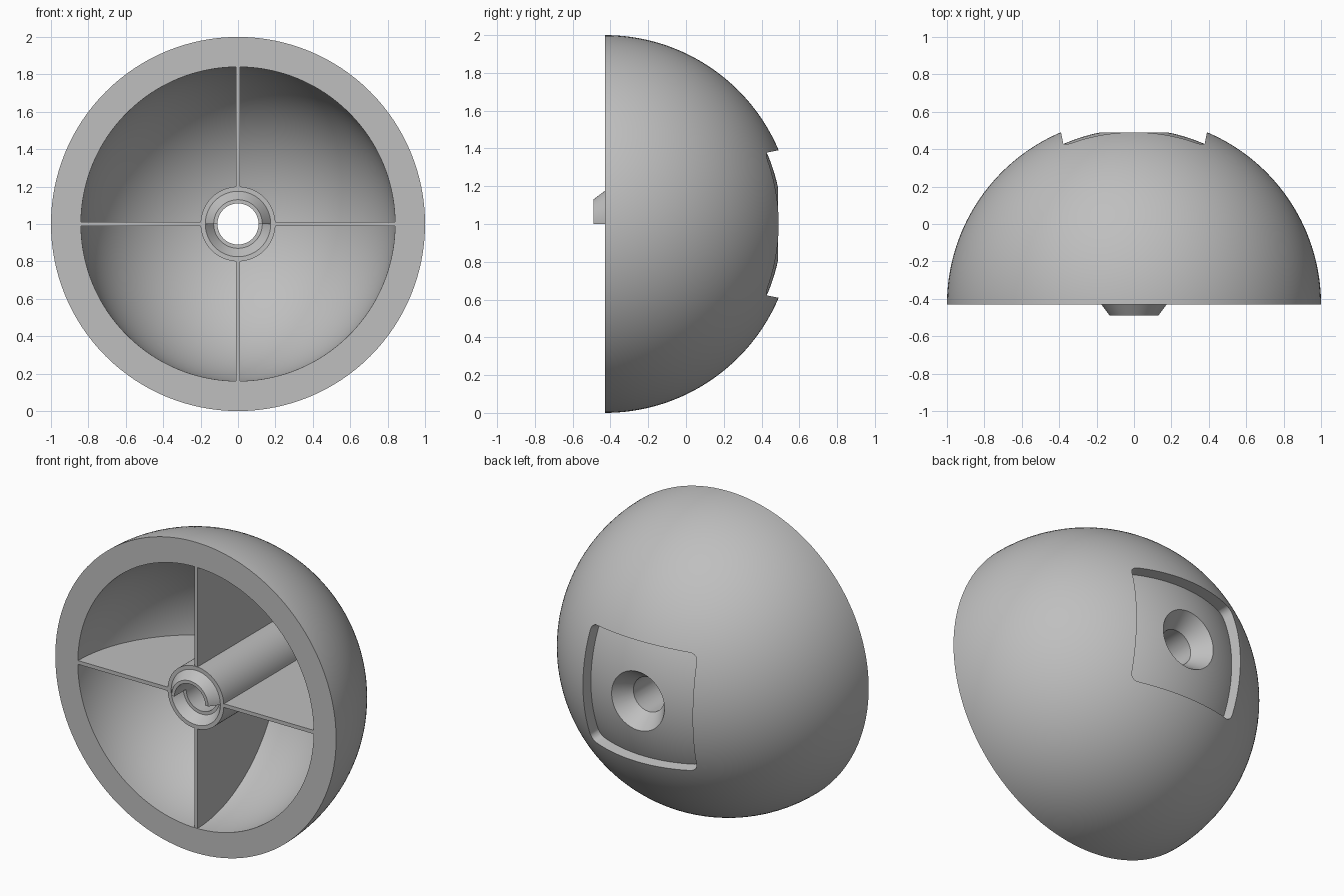
import bpy, bmesh
from math import sin, cos, pi, asin, sqrt
from mathutils import Matrix, Vector

if "Cube" in bpy.data.objects:
    bpy.data.objects.remove(bpy.data.objects["Cube"])

FRONT = -0.43          # plane of the rim, also the centre of the sphere
MID = Vector((0, 0, 1))
OUTER, FLOOR, INNER = 1.0, 0.937, 0.84
BORE, HUB, LIP, TIP = 0.11, 0.2, 0.175, 0.13
SINK = 0.188
STEP = 0.06

grey = bpy.data.materials.new("plain grey")
grey.use_nodes = True
colour = (0.52, 0.52, 0.52, 1)
grey.diffuse_color = colour
grey.node_tree.nodes["Principled BSDF"].inputs["Base Color"].default_value = colour


def finish(bm, name):
    bmesh.ops.remove_doubles(bm, verts=bm.verts, dist=1e-5)
    bmesh.ops.recalc_face_normals(bm, faces=bm.faces)
    mesh = bpy.data.meshes.new(name)
    bm.to_mesh(mesh)
    bm.free()
    mesh.materials.append(grey)
    obj = bpy.data.objects.new(name, mesh)
    bpy.context.collection.objects.link(obj)
    return obj


def arc(radius, r_start, r_end, steps):
    """Points (r, y) on a sphere about the rim centre, between two distances from the axis."""
    a, b = asin(r_start / radius), asin(r_end / radius)
    angles = [a + (b - a) * i / steps for i in range(steps + 1)]
    return [(radius * sin(t), FRONT + radius * cos(t)) for t in angles]


def lathe(name, profile, closed=True, angle=2 * pi, steps=128):
    bm = bmesh.new()
    verts = [bm.verts.new((r, y, 1)) for r, y in profile]
    pairs = list(zip(verts, verts[1:]))
    if closed:
        pairs.append((verts[-1], verts[0]))
    edges = [bm.edges.new(p) for p in pairs]
    bmesh.ops.spin(bm, geom=verts + edges, cent=MID, axis=(0, -1, 0),
                   angle=angle, steps=steps)
    bmesh.ops.remove_doubles(bm, verts=bm.verts, dist=1e-5)
    if angle < 2 * pi:
        bmesh.ops.holes_fill(bm, edges=bm.edges, sides=0)
    return finish(bm, name)


def boolean(target, tool, operation):
    mod = target.modifiers.new("cut", 'BOOLEAN')
    mod.object, mod.operation, mod.solver = tool, operation, 'EXACT'
    bpy.context.view_layer.objects.active = target
    with bpy.context.temp_override(object=target, active_object=target):
        bpy.ops.object.modifier_apply(modifier=mod.name)
    bpy.data.objects.remove(tool)


def rounded_square(half, radius=0.045, steps=8):
    pts = []
    for q in range(4):
        for i in range(steps + 1):
            t = (q + i / steps) * pi / 2
            cx = (half - radius) * (1 if q in (0, 3) else -1)
            cz = (half - radius) * (1 if q < 2 else -1)
            pts.append((cx + radius * cos(t), cz + radius * sin(t)))
    return pts


# Dome shell, hollow inside, with the bored hub in the middle
dome = lathe("dome_shell",
             arc(OUTER, OUTER, BORE, 56)
             + [(BORE, FRONT + STEP), (TIP, FRONT + STEP), (LIP, FRONT), (HUB, FRONT)]
             + arc(INNER, HUB, INNER, 40))

# Square pocket with a domed floor and a countersunk hole
bm = bmesh.new()
rings = []
for y in (0.25, 0.65):
    half = 0.39 + 0.2 * (y - 0.488)
    rings.append([bm.verts.new((x, y, 1 + z)) for x, z in rounded_square(half)])
low, high = rings
bm.faces.new(low)
bm.faces.new(high)
for i in range(len(low)):
    bm.faces.new((low[i - 1], low[i], high[i], high[i - 1]))
pocket = finish(bm, "pocket_cutter")

rim_y = FRONT + sqrt(FLOOR ** 2 - SINK ** 2)
slope = 0.11 / (SINK - BORE)
inside = 0.05
floor_tool = lathe("floor_cutter",
                   [(0, rim_y - slope * (SINK - inside)), (inside, rim_y - slope * (SINK - inside))]
                   + arc(FLOOR, SINK, 0.7, 24) + [(0.7, 0.8), (0, 0.8)], closed=False)
boolean(pocket, floor_tool, 'INTERSECT')
boolean(dome, pocket, 'DIFFERENCE')

# Half-round locating key standing out of the hub
key = lathe("hub_key",
            [(BORE, FRONT - STEP), (TIP, FRONT - STEP), (LIP, FRONT),
             (TIP, FRONT + STEP), (BORE, FRONT + STEP)],
            angle=pi, steps=64)

# Four thin ribs between hub and shell
ribs = []
for n, side in enumerate(("left", "upper", "right", "lower")):
    bm = bmesh.new()
    outline = [(HUB - 0.01, FRONT + 0.003)] + arc(INNER + 0.01, HUB - 0.01, INNER + 0.009, 32)
    outline.append((INNER + 0.009, FRONT + 0.003))
    face = bm.faces.new([bm.verts.new((r, y, -0.012)) for r, y in outline])
    grown = bmesh.ops.extrude_face_region(bm, geom=[face])["geom"]
    bmesh.ops.translate(bm, vec=(0, 0, 0.024),
                        verts=[g for g in grown if isinstance(g, bmesh.types.BMVert)])
    turn = Matrix.Translation(MID) @ Matrix.Rotation(-n * pi / 2, 4, 'Y')
    bmesh.ops.transform(bm, matrix=turn, verts=bm.verts)
    ribs.append(finish(bm, side + "_rib"))

# Smooth shading with crisp edges
bpy.ops.object.select_all(action='DESELECT')
for obj in [dome, key] + ribs:
    obj.select_set(True)
bpy.context.view_layer.objects.active = dome
bpy.ops.object.shade_smooth_by_angle(angle=pi / 6)
